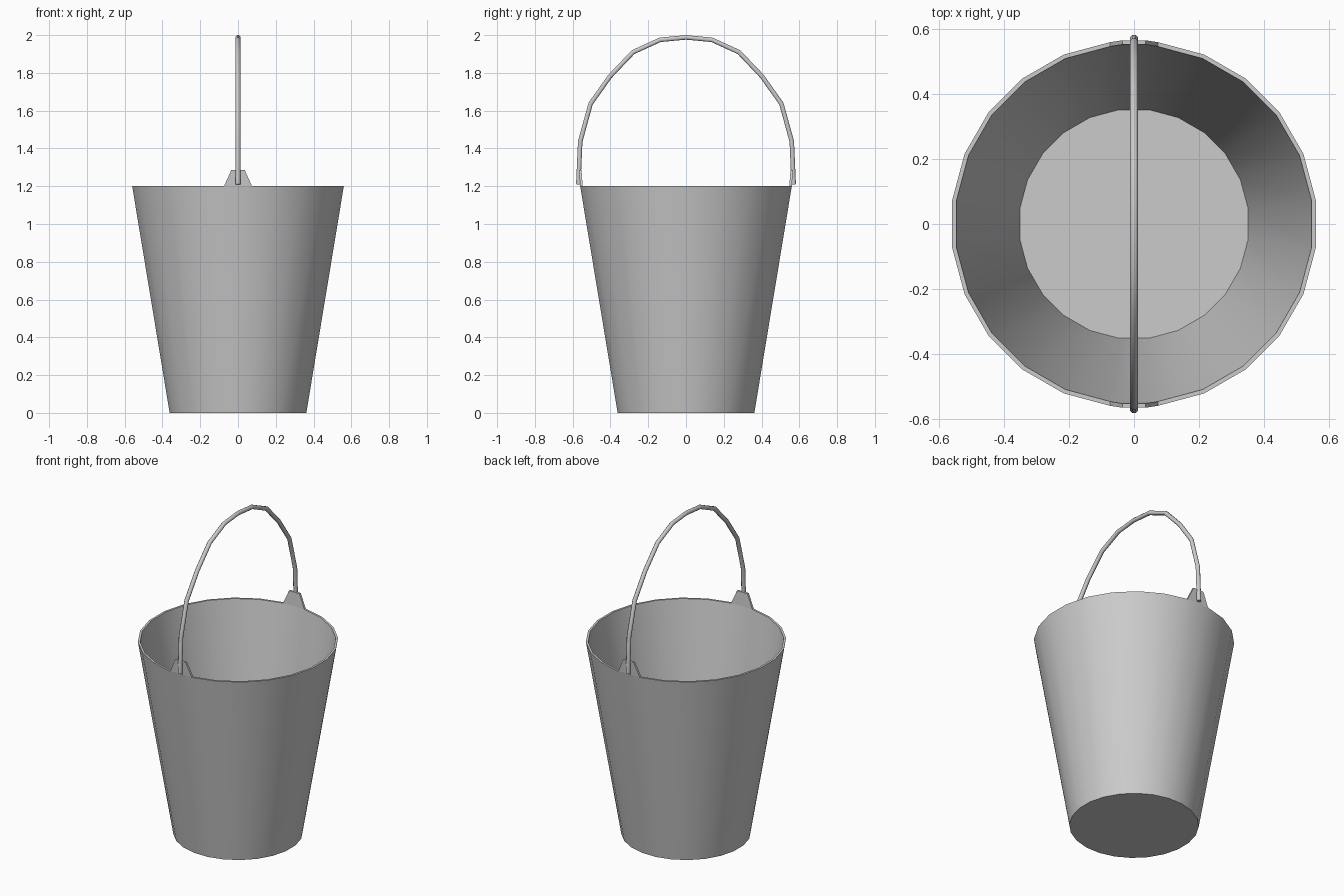
import bpy, bmesh, math
from mathutils import Vector

cube = bpy.data.objects.get("Cube")
if cube:
    bpy.data.objects.remove(cube, do_unlink=True)

SIDES = 24
HEIGHT = 1.2

steel = bpy.data.materials.new("grey_steel")
steel.use_nodes = True
GREY = (0.6, 0.6, 0.6, 1)
steel.diffuse_color = GREY
steel.node_tree.nodes["Principled BSDF"].inputs["Base Color"].default_value = GREY


def finish(bm, name, angle):
    bmesh.ops.recalc_face_normals(bm, faces=bm.faces)
    mesh = bpy.data.meshes.new(name)
    bm.to_mesh(mesh)
    bm.free()
    obj = bpy.data.objects.new(name, mesh)
    bpy.context.collection.objects.link(obj)
    mesh.materials.append(steel)
    bpy.ops.object.select_all(action="DESELECT")
    obj.select_set(True)
    bpy.context.view_layer.objects.active = obj
    bpy.ops.object.shade_smooth_by_angle(angle=math.radians(angle))
    return obj


def skin(bm, rings):
    """Bridge successive closed rings with quads and cap both ends."""
    n = len(rings[0])
    for a, b in zip(rings, rings[1:]):
        for i in range(n):
            j = (i + 1) % n
            bm.faces.new((a[i], a[j], b[j], b[i]))
    bm.faces.new(rings[0])
    bm.faces.new(rings[-1])


# Tapered bucket: outer wall, rim, inner wall and floor
bm = bmesh.new()
profile = [(0.365, 0), (0.565, HEIGHT), (0.552, HEIGHT), (0.355, 0.015)]
rings = []
for radius, z in profile:
    angles = [math.tau * (i + 0.5) / SIDES for i in range(SIDES)]
    rings.append([bm.verts.new((radius * math.cos(a), radius * math.sin(a), z))
                  for a in angles])
skin(bm, rings)
finish(bm, "bucket", 30)

# Trapezoid lugs rising from the front and back rim
for side, name in ((-1, "front_lug"), (1, "back_lug")):
    bm = bmesh.new()
    outline = [(-0.074, HEIGHT), (0.074, HEIGHT), (0.036, 1.285), (-0.036, 1.285)]
    rings = []
    for depth in (0.547, 0.56):
        rings.append([bm.verts.new((x, side * (depth + (z - HEIGHT) * 0.07), z))
                      for x, z in outline])
    skin(bm, rings)
    finish(bm, name, 30)

# Arched wire handle, swept from one half path mirrored front to back
half = [(0.57, 1.21), (0.56, 1.437), (0.505, 1.637), (0.402, 1.782),
        (0.28, 1.91), (0.137, 1.975)]
path = [Vector((0, -y, z)) for y, z in half]
path.append(Vector((0, 0, 1.988)))
path += [Vector((0, y, z)) for y, z in reversed(half)]
bm = bmesh.new()
rings = []
for i, p in enumerate(path):
    tangent = (path[min(i + 1, len(path) - 1)] - path[max(i - 1, 0)]).normalized()
    across = Vector((1, 0, 0))
    up = across.cross(tangent)
    ring = []
    for k in range(8):
        a = math.tau * (k + 0.5) / 8
        ring.append(bm.verts.new(p + 0.013 * (math.cos(a) * across + math.sin(a) * up)))
    rings.append(ring)
skin(bm, rings)
finish(bm, "handle", 50)
